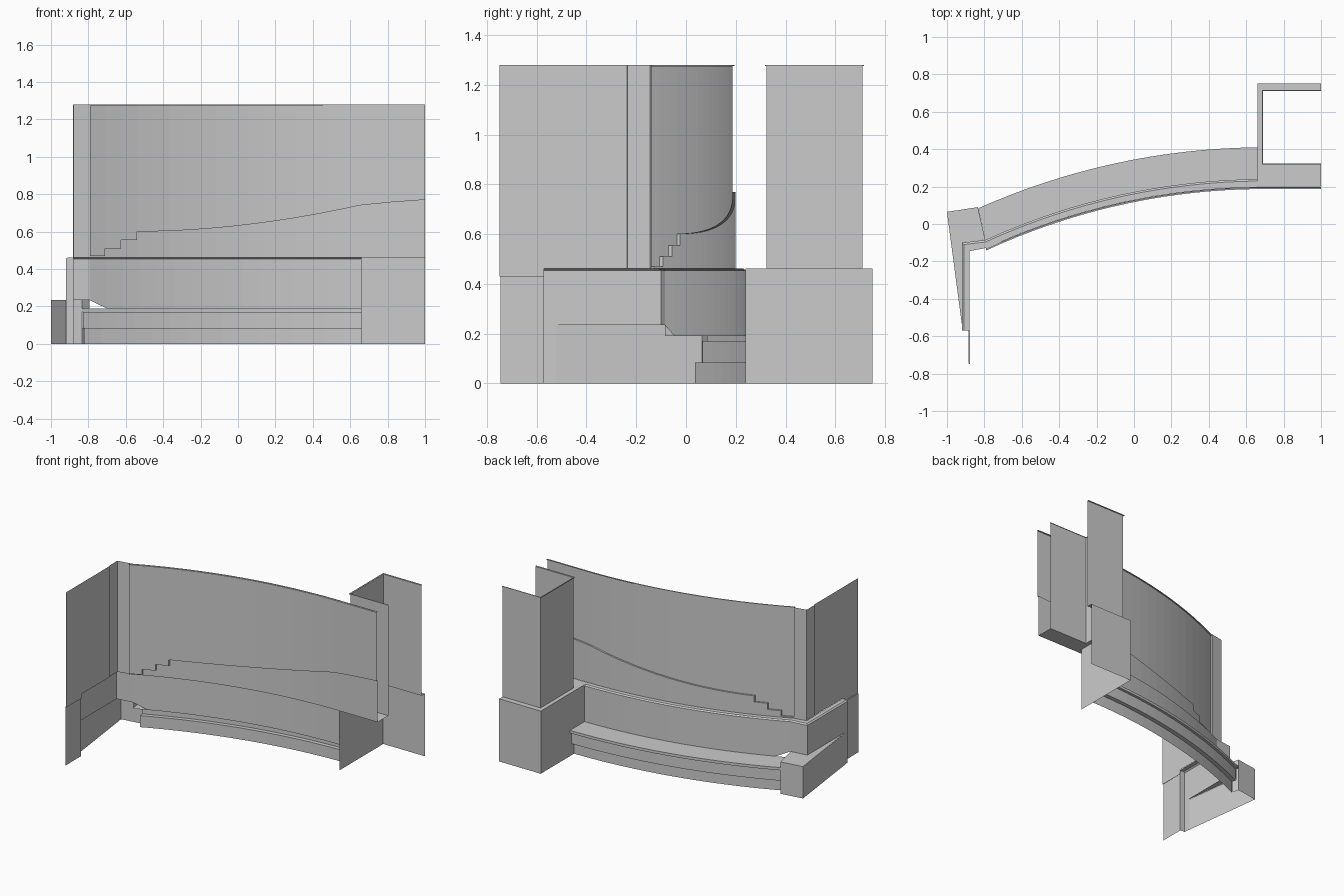
import bpy, bmesh, math

if "Cube" in bpy.data.objects:
    bpy.data.objects.remove(bpy.data.objects["Cube"])

# Shared plan geometry: every curved part follows arcs about one centre
CX, CY = 0.70, -3.358
SEG = 16
TOP, LEDGE, BOX_TOP = 1.28, 0.462, 0.235


def arc_y(r, x):
    d = min(x, CX) - CX            # the arc runs straight on past its apex
    return CY + math.sqrt(r * r - d * d)


def arc(r, x0, x1=0.66, n=SEG):
    xs = [x0 + (x1 - x0) * i / n for i in range(n + 1)]
    return [(x, arc_y(r, x)) for x in xs]


def lift(path, z):
    return [(x, y, z) for x, y in path]


def make(name, verts, faces):
    bm = bmesh.new()
    vs = [bm.verts.new(v) for v in verts]
    for f in faces:
        bm.faces.new([vs[i] for i in f])
    bm.normal_update()
    flat = [f for f in bm.faces if f.calc_area() < 1e-8]
    bmesh.ops.delete(bm, geom=flat, context='FACES')
    me = bpy.data.meshes.new(name)
    bm.to_mesh(me)
    bm.free()
    ob = bpy.data.objects.new(name, me)
    bpy.context.collection.objects.link(ob)
    return ob


def loft(name, rows):
    """Quads between successive rows of equal length (bottom to top)."""
    n = len(rows[0])
    faces = [(r * n + i, (r + 1) * n + i, (r + 1) * n + i + 1, r * n + i + 1)
             for r in range(len(rows) - 1) for i in range(n - 1)]
    return make(name, [p for row in rows for p in row], faces)


def sheet(name, path, z0, z1):
    return loft(name, [lift(path, z0), lift(path, z1)])


def polygon(name, pts):
    return make(name, pts, [list(range(len(pts)))])


# Curved upper wall: thicker base below a stepped and sweeping line, thin top trim
line = [(-0.79, 0.47)]
for x, z in ((-0.71, 0.51), (-0.625, 0.555), (-0.54, 0.60)):
    line += [(x, line[-1][1]), (x, z)]
for i in range(1, 15):
    t = i / 14
    line.append((-0.54 + 1.19 * t, 0.60 + 0.14 * t ** 1.9))
line += [(0.82, 0.757), (1.0, 0.77)]


def wall_row(r, z=None):
    return [(x, arc_y(r, x), lz if z is None else z) for x, lz in line]


R_BASE, R_UP, R_TRIM = 3.557, 3.545, 3.553
loft("upper_wall", [wall_row(R_BASE, LEDGE), wall_row(R_BASE), wall_row(R_UP),
                    wall_row(R_UP, 1.275), wall_row(R_TRIM, 1.275),
                    wall_row(R_TRIM, TOP), wall_row(R_UP, TOP)])

# Corner panels and side wall at the left
sheet("corner_panels", [(-0.877, -0.237), (-0.883, -0.235), (-0.883, -0.145),
                        (-0.79, -0.128), (-0.79, arc_y(R_UP, -0.79))], LEDGE, TOP)
X = -0.877
polygon("side_wall", [(X, -0.75, 0.43), (X, -0.75, TOP), (X, -0.237, TOP),
                      (X, -0.237, LEDGE), (X, -0.57, LEDGE), (X, -0.57, 0.43)])
low = [(-0.884, -0.745), (-0.884, -0.57)]
loft("side_lower_wall", [lift(low, 0), lift(low, 0.435),
                         lift([(X, -0.75), (X, -0.57)], 0.435)])

# Parapet with chamfered coping, running along the left side and round the arc
left_outer = [(-0.92, -0.57), (-0.92, -0.10)]
left_in = [(-0.91, -0.57), (-0.91, -0.11)]
left_back = [(-0.88, -0.57), (-0.88, -0.145)]
outer = left_outer + arc(3.598, -0.795)
loft("parapet", [lift(left_outer, BOX_TOP) + lift([outer[2]], BOX_TOP)
                 + lift(outer[3:], 0.19),
                 lift(outer, 0.454),
                 lift(left_in + arc(3.588, -0.795), LEDGE),
                 lift(left_back + arc(R_BASE, -0.79), LEDGE)])
polygon("parapet_end", [(-0.92, -0.57, 0), (-0.88, -0.57, 0), (-0.88, -0.57, LEDGE),
                        (-0.91, -0.57, LEDGE), (-0.92, -0.57, 0.454)])
sheet("parapet_foot", [(-0.92, -0.57), (-0.92, -0.52)], 0, BOX_TOP)

# Curved bench: seat, lip and two recessed risers
bench = [(3.72, -0.824, 0), (3.72, -0.824, 0.085), (3.75, -0.83, 0.085),
         (3.75, -0.83, 0.17), (3.768, -0.833, 0.17), (3.768, -0.833, 0.19),
         (3.598, -0.795, 0.19)]
loft("bench", [lift(arc(r, x), z) for r, x, z in bench])

# Corner box at the left end of the bench, tapering back along the parapet
A, B, C = (-0.835, 0.09), (-0.795, -0.085), (-1.0, 0.065)
polygon("corner_box_top", lift([C, (-0.92, -0.54), (-0.92, -0.10), B, A], BOX_TOP))
sheet("corner_box_sides", [(-0.92, -0.56), C, A], 0, BOX_TOP)
polygon("corner_box_end",
        [(A[0] + (B[0] - A[0]) * t, A[1] + (B[1] - A[1]) * t, z) for t, z in
         ((0, 0), (0, BOX_TOP), (1, BOX_TOP), (1, 0.19), (0.03, 0.19), (0.03, 0.17),
          (0.12, 0.17), (0.12, 0.085), (0.28, 0.085), (0.28, 0))])

# Pier at the right: wide base, ledge and upper shaft with trim
sheet("pier_base", [(0.66, 0.24), (0.66, 0.75), (1, 0.75)], 0, LEDGE)
polygon("pier_ledge", lift([(0.66, 0.20), (1, 0.20), (1, 0.324), (0.69, 0.324),
                            (0.69, 0.71), (1, 0.71), (1, 0.75), (0.66, 0.75)], LEDGE))
shaft = [(1, 0.324), (0.69, 0.324), (0.69, 0.71), (1, 0.71)]
trim = [(1, 0.318), (0.684, 0.318), (0.684, 0.716), (1, 0.716)]
loft("pier_shaft", [lift(shaft, LEDGE), lift(shaft, 1.275), lift(trim, 1.275),
                    lift(trim, TOP), lift(shaft, TOP)])
